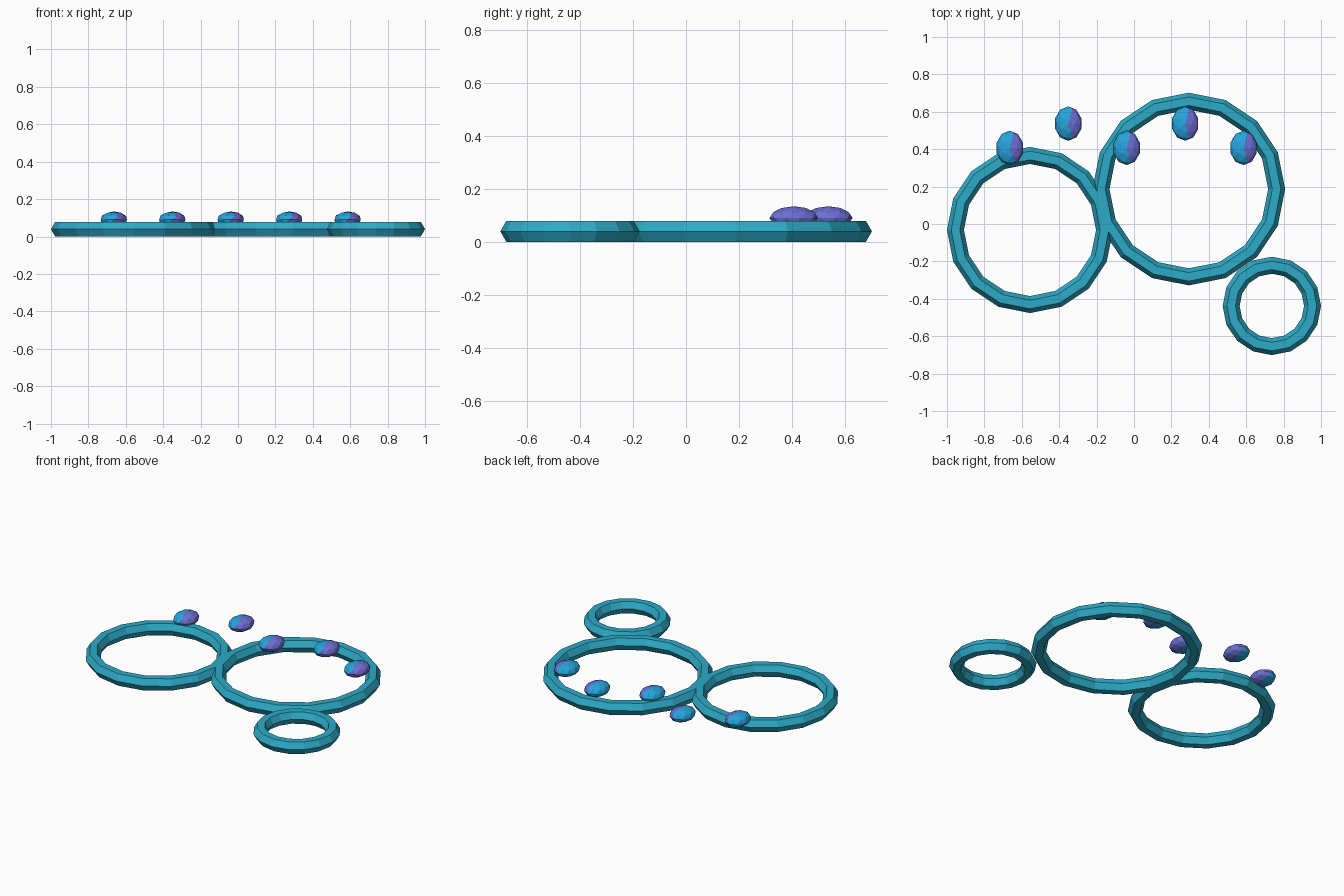
import bpy, bmesh

if "Cube" in bpy.data.objects:
    bpy.data.objects.remove(bpy.data.objects["Cube"])


def material(name, rgb):
    m = bpy.data.materials.new(name)
    m.diffuse_color = (*rgb, 1)
    m.use_nodes = True
    m.node_tree.nodes["Principled BSDF"].inputs["Base Color"].default_value = m.diffuse_color
    return m


teal = material("teal", (0.026, 0.41, 0.58))
blue = material("bright blue", (0.018, 0.376, 0.72))
violet = material("violet", (0.155, 0.16, 0.66))

TUBE = 0.0455                   # tube radius of the hexagonal section
RING_Z = TUBE * 0.866           # flat underside rests on z = 0


# Three flat rings, hexagonal section, 16 sides
def ring(name, x, y, outer):
    bpy.ops.mesh.primitive_torus_add(
        location=(x, y, RING_Z), major_segments=16, minor_segments=6,
        major_radius=outer - TUBE, minor_radius=TUBE)
    o = bpy.context.object
    o.name = name
    o.data.materials.append(teal)
    o.data.polygons.foreach_set("use_smooth", [False] * len(o.data.polygons))


ring("left_ring", -0.556, -0.032, 0.444)
ring("large_ring", 0.293, 0.187, 0.515)
ring("small_ring", 0.737, -0.438, 0.263)


# Faceted oval beads, violet on the +x side
def bead(name, x, y, z, half):
    bm = bmesh.new()
    bmesh.ops.create_icosphere(bm, subdivisions=2, radius=1)
    for axis in range(3):
        k = half[axis] / max(v.co[axis] for v in bm.verts)
        for v in bm.verts:
            v.co[axis] *= k
    for f in bm.faces:
        f.material_index = int(f.calc_center_median().x > 0.2 * half[0])
    me = bpy.data.meshes.new(name)
    bm.to_mesh(me)
    bm.free()
    me.materials.append(blue)
    me.materials.append(violet)
    o = bpy.data.objects.new(name, me)
    o.location = (x, y, z)
    bpy.context.collection.objects.link(o)


# Zigzag row of five beads
for i in range(5):
    bead(f"bead_{i + 1}", -0.664 + 0.3125 * i, 0.537 if i % 2 else 0.407,
         0.09, (0.07, 0.092, 0.044))
